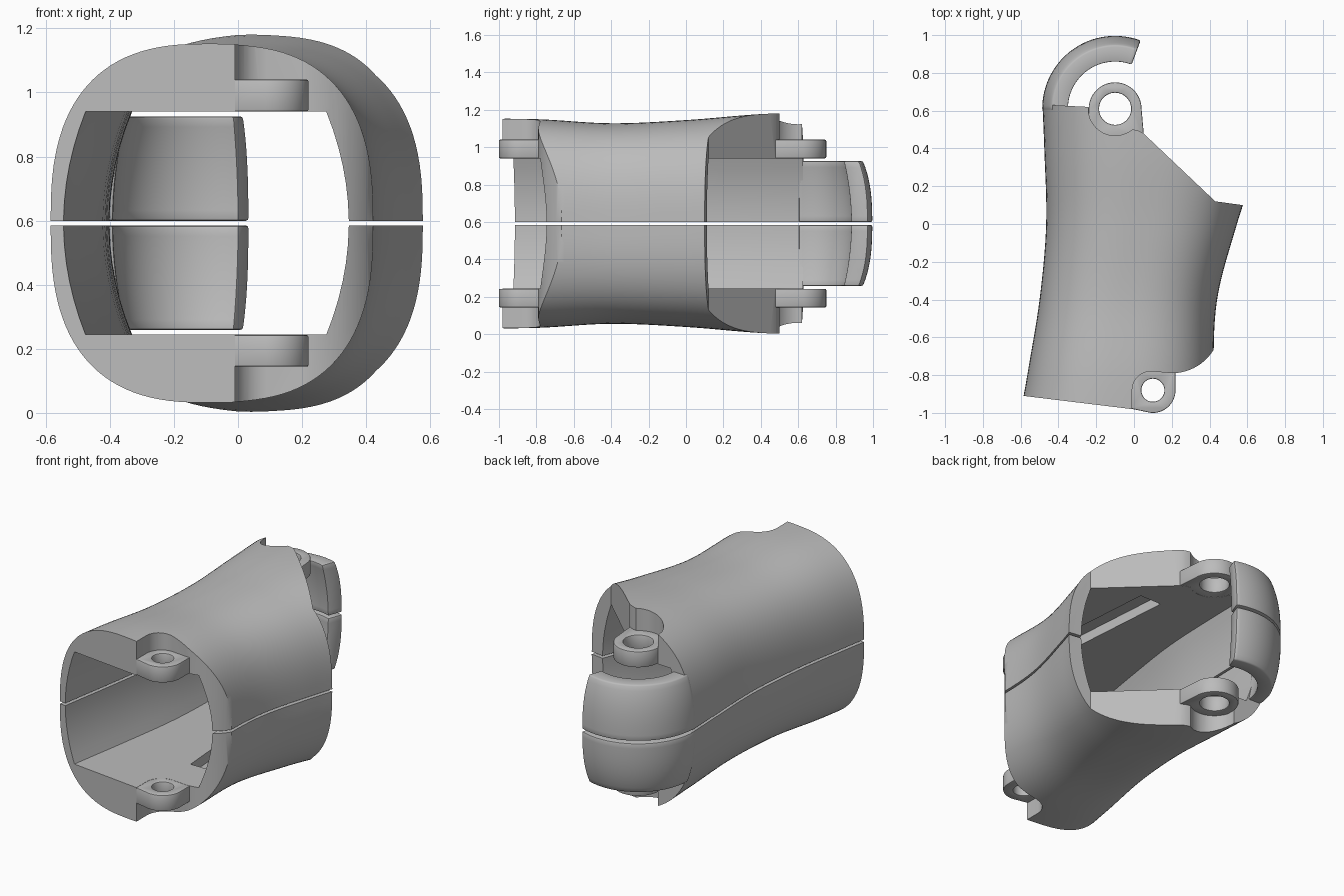
import bpy, bmesh
from math import sin, cos, pi, radians

if "Cube" in bpy.data.objects:
    bpy.data.objects.remove(bpy.data.objects["Cube"])

MID = 0.592      # height of the split between the two halves
GAP = 0.0075     # half the split width
REAR = (-0.1, 0.61)
FRONT = (0.1, -0.88)

grey = bpy.data.materials.new("plain_grey")
grey.use_nodes = True
grey.diffuse_color = (0.5, 0.5, 0.5, 1)
grey.node_tree.nodes["Principled BSDF"].inputs["Base Color"].default_value = (0.5, 0.5, 0.5, 1)


def loft(name, rings):
    """Closed solid through equal rings of points; heights are above the split."""
    bm = bmesh.new()
    rows = [[bm.verts.new(p) for p in ring] for ring in rings]
    n = len(rows[0])
    for a, b in zip(rows, rows[1:]):
        for i in range(n):
            bm.faces.new((a[i], a[(i + 1) % n], b[(i + 1) % n], b[i]))
    bm.faces.new(rows[0])
    bm.faces.new(rows[-1])
    bmesh.ops.recalc_face_normals(bm, faces=bm.faces)
    mesh = bpy.data.meshes.new(name)
    bm.to_mesh(mesh)
    bm.free()
    mesh.materials.append(grey)
    ob = bpy.data.objects.new(name, mesh)
    ob.location.z = MID
    bpy.context.collection.objects.link(ob)
    return ob


def prism(name, outline, z0, z1):
    return loft(name, [[(x, y, z) for x, y in outline] for z in (z0, z1)])


def arc(centre, r, a0, a1, n=24):
    angles = [radians(a0 + (a1 - a0) * i / n) for i in range(n + 1)]
    return [(centre[0] + r * cos(a), centre[1] + r * sin(a)) for a in angles]


def activate(ob):
    bpy.ops.object.select_all(action='DESELECT')
    ob.select_set(True)
    bpy.context.view_layer.objects.active = ob


def cut(ob, tool, operation='DIFFERENCE'):
    mod = ob.modifiers.new("cut", 'BOOLEAN')
    mod.operation, mod.object, mod.solver = operation, tool, 'EXACT'
    activate(ob)
    bpy.ops.object.modifier_apply(modifier=mod.name)
    bpy.data.objects.remove(tool)


def finish(ob, bevel=0.0):
    """Round the edges, mirror to the lower half and shade."""
    if bevel:
        mod = ob.modifiers.new("edge", 'BEVEL')
        mod.width, mod.segments, mod.limit_method = bevel, 2, 'ANGLE'
        mod.angle_limit = radians(40)
    mod = ob.modifiers.new("halves", 'MIRROR')
    mod.use_axis = (False, False, True)
    mod.use_mirror_merge = False
    activate(ob)
    for m in list(ob.modifiers):
        bpy.ops.object.modifier_apply(modifier=m.name)
    bpy.ops.object.shade_smooth_by_angle(angle=radians(35))


def spline(keys, y):
    """Smooth interpolation through (y, value, ...) keys."""
    last = len(keys) - 1
    i = max(j for j in range(last) if keys[j][0] <= y)
    k = [keys[max(0, min(last, j))] for j in range(i - 1, i + 3)]
    t = (y - k[1][0]) / (k[2][0] - k[1][0])
    return [0.5 * (2 * b + (c - a) * t + (2 * a - 5 * b + 4 * c - d) * t * t
                   + (3 * b - a - 3 * c + d) * t ** 3)
            for a, b, c, d in zip(*(q[1:] for q in k))]


# Outer skin: y, left edge, right edge, half height
SKIN = [(-1.2, -0.63, 0.42, 0.56), (-0.8, -0.565, 0.42, 0.558), (-0.4, -0.5, 0.44, 0.536),
        (0, -0.465, 0.545, 0.553), (0.4, -0.475, 0.67, 0.585), (0.8, -0.49, 0.71, 0.598)]
# Cavity: y, left edge, right edge
CAVITY = [(-1.3, -0.6, 0.345), (-0.9, -0.542, 0.345), (-0.5, -0.477, 0.355),
          (-0.1, -0.422, 0.42), (0.3, -0.405, 0.56), (0.7, -0.4, 0.62), (1.1, -0.4, 0.62)]
POWER = 2.6


def skin_ring(y, n=56):
    left, right, h = spline(SKIN, y)
    c, w, ring = (left + right) / 2, (right - left) / 2, []
    for i in range(n + 1):
        a = pi * i / n
        u, v = cos(a), abs(sin(a))
        x = abs(u) ** (2 / POWER) * (1 if u > 0 else -1)
        ring.append((c + w * x, y, GAP + (h - GAP) * v ** (2 / POWER)))
    return ring


def cavity_ring(y, top=0.348, n=8):
    left, right = spline(CAVITY, y)
    zs = [-0.1 + (top + 0.1) * i / n for i in range(n + 1)]
    bow = [0.07 * (max(z, 0) / top) ** 2 for z in zs]
    return ([(left + b, y, z) for b, z in zip(bow, zs)]
            + [(right - b, y, z) for b, z in reversed(list(zip(bow, zs)))])


# Tubular shell, trimmed in plan and hollowed
shell = loft("shell", [skin_ring(-1.15 + 1.9 * i / 38) for i in range(39)])
plan = ([(-0.75, -0.89), (-0.01, -0.98)] + arc((0.09, -0.88), 0.1, 180, 90, 8)
        + arc((0.2, -0.53), 0.26, -89, -32, 16)
        + [(0.8, -0.3), (0.8, 0.08), (0.575, 0.1), (0.43, 0.12), (0.05, 0.48), (0.02, 0.495)]
        + arc(REAR, 0.142, -50, -184, 16) + [(-0.75, 0.645)])
cut(shell, prism("trim", plan, -0.2, 0.9), 'INTERSECT')
cut(shell, loft("cavity", [cavity_ring(-1.25 + 2.3 * i / 24) for i in range(25)]))
# Shallow channel along the inside, running from lug to lug
channel = [(0.06, -0.55), (0.21, -0.55), (0.15, 0.24), (0, 0.24)]
cut(shell, prism("channel", channel, 0.2, 0.41))
finish(shell)

# Hinge lugs with pin holes
lugs = [
    ("front_lug", FRONT, 0.061,
     arc(FRONT, 0.12, -97, 0, 16) + [(0.22, -0.75), (-0.015, -0.75), (-0.015, -0.978)]),
    ("rear_lug", REAR, 0.085,
     arc(REAR, 0.14, 0, 180) + [(-0.245, 0.44), (0.055, 0.44)]),
]
for name, centre, r, outline in lugs:
    lug = prism(name, outline, 0.349, 0.448)
    cut(lug, prism("pin", arc(centre, r, 0, 352.5, 47), 0.2, 0.6))
    finish(lug, 0.006)


# Curved hook wrapping the rear lug
def bulge(z):
    return 0.53 * (1 - (1 - (z / 0.59) ** POWER) ** (1 / POWER))


def hook_ring(a):
    zs = [GAP + (0.333 - GAP) * i / 10 for i in range(11)]
    pts = [(0.386 - bulge(z), z) for z in zs]
    pts += [(0.29 - 0.042 * (z / 0.333) ** 2, z) for z in reversed(zs)]
    return [(REAR[0] + r * cos(a), REAR[1] + r * sin(a), z) for r, z in pts]


hook = loft("hook", [hook_ring(radians(181 - 111.5 * i / 32)) for i in range(33)])
finish(hook, 0.008)
